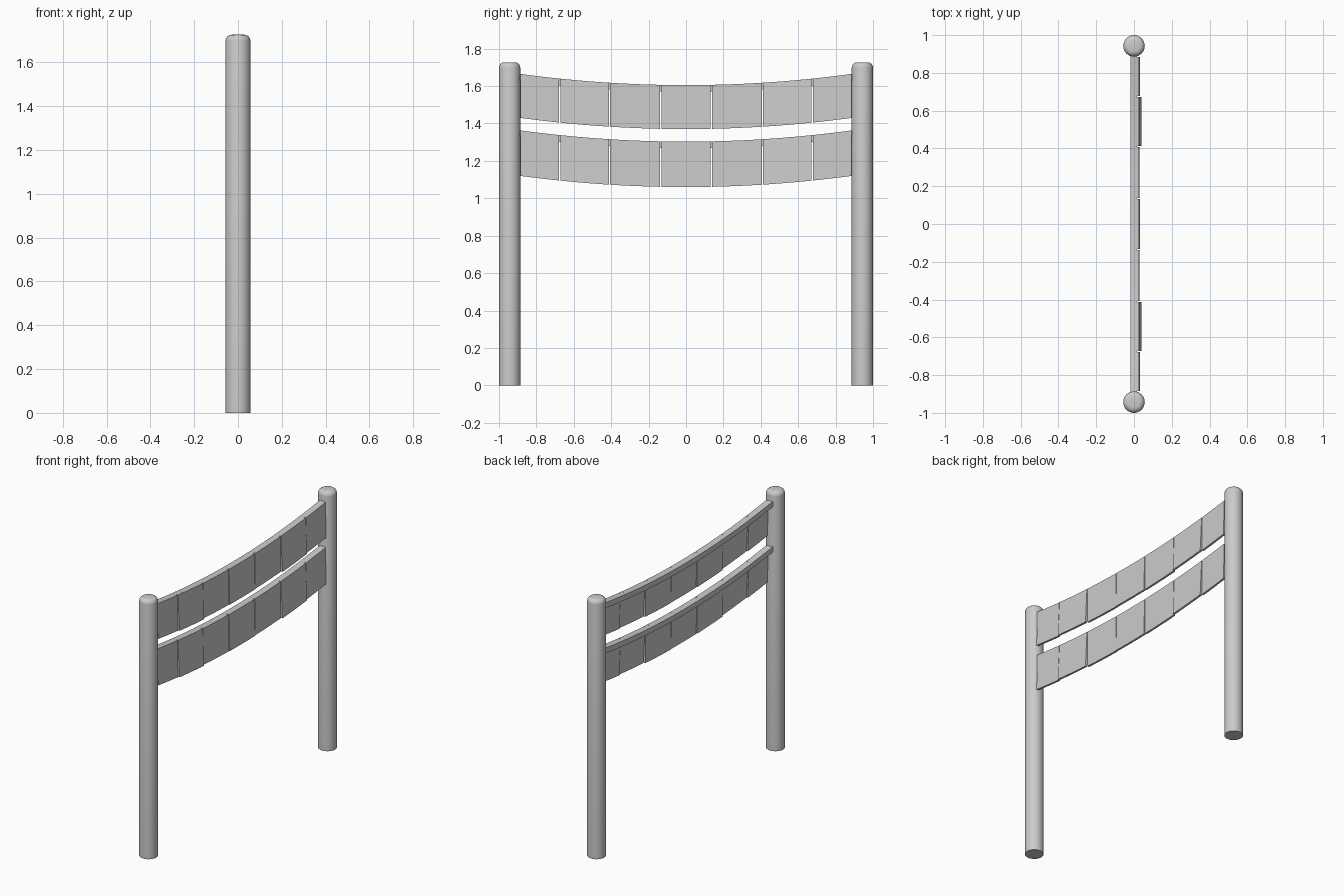
import bpy, bmesh, math

if "Cube" in bpy.data.objects:
    bpy.data.objects.remove(bpy.data.objects["Cube"])

POST_Y, POST_R, POST_H = 0.943, 0.057, 1.727
END = 0.887
JOINTS = [-END, -0.675, -0.41, -0.135, 0.135, 0.41, 0.675, END]
# outward swing of each panel's bottom edge
SWING = [0.004, 0.012, 0.002, 0.005, 0.002, 0.012, 0.004]


def finish(name, bm, angle=35):
    bmesh.ops.recalc_face_normals(bm, faces=bm.faces)
    me = bpy.data.meshes.new(name)
    bm.to_mesh(me)
    bm.free()
    ob = bpy.data.objects.new(name, me)
    bpy.context.collection.objects.link(ob)
    bpy.ops.object.select_all(action='DESELECT')
    ob.select_set(True)
    bpy.context.view_layer.objects.active = ob
    bpy.ops.object.shade_smooth_by_angle(angle=math.radians(angle))
    return ob


def sag(y):
    return 0.06 * (y / END) ** 2


def sweep(name, section, y0, y1, steps):
    """Sweep an (x, z) section along the sagging curve."""
    bm = bmesh.new()
    rings = []
    for i in range(steps + 1):
        y = y0 + (y1 - y0) * i / steps
        rings.append([bm.verts.new((x, y, z + sag(y))) for x, z in section])
    n = len(section)
    for a, b in zip(rings, rings[1:]):
        for k in range(n):
            bm.faces.new((a[k], a[(k + 1) % n], b[(k + 1) % n], b[k]))
    bm.faces.new(rings[0])
    bm.faces.new(rings[-1])
    return finish(name, bm)


def post(name, y):
    bm = bmesh.new()
    bmesh.ops.create_cone(bm, cap_ends=True, segments=32, radius1=POST_R,
                          radius2=POST_R, depth=POST_H)
    bmesh.ops.translate(bm, verts=bm.verts, vec=(0, y, POST_H / 2))
    rim = [e for e in bm.edges if all(v.co.z > POST_H - 0.001 for v in e.verts)]
    bmesh.ops.bevel(bm, geom=rim, offset=0.028, segments=4, profile=0.5,
                    affect='EDGES')
    finish(name, bm)


# two round posts
post("left_post", -POST_Y)
post("right_post", POST_Y)

# two sagging rails, each with a row of hanging panels
for label, top, bottom in (("upper", 1.605, 1.37), ("lower", 1.303, 1.06)):
    sweep(label + "_rail",
          [(-0.018, top), (0.016, top), (0.016, top - 0.036), (-0.018, top - 0.036)],
          -END - 0.012, END + 0.012, 28)
    for i, (a, b) in enumerate(zip(JOINTS, JOINTS[1:])):
        s = SWING[i]
        sweep(f"{label}_panel_{i + 1}",
              [(0.013, top), (0.027, top), (0.027 + s, bottom), (0.013 + s, bottom)],
              a + 0.003, b - 0.003, 4)
